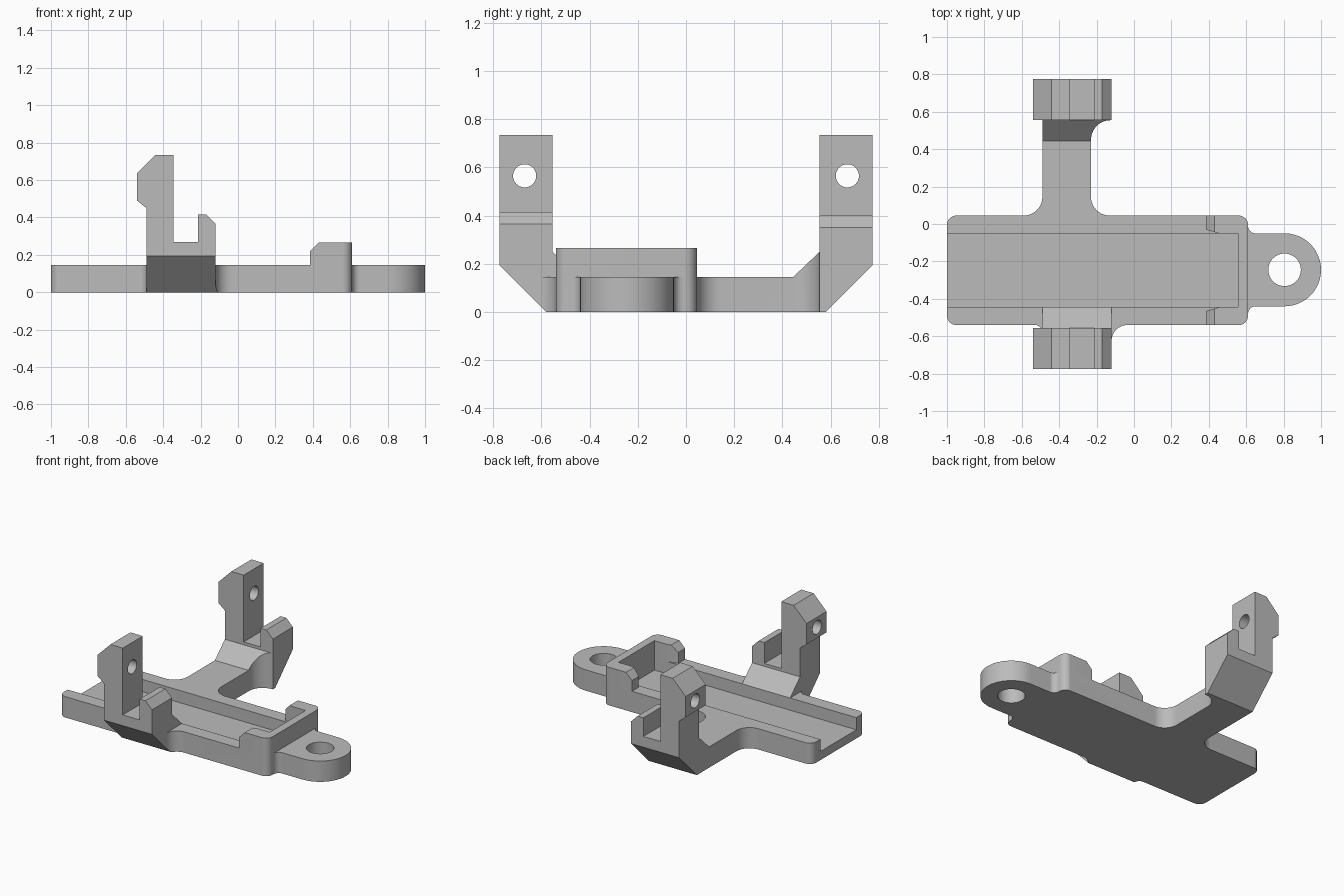
import bpy, bmesh, math
from mathutils import Vector

if "Cube" in bpy.data.objects:
    bpy.data.objects.remove(bpy.data.objects["Cube"], do_unlink=True)

grey = bpy.data.materials.new("plain_grey")
grey.use_nodes = True
COLOUR = (0.5, 0.5, 0.5, 1)
grey.diffuse_color = COLOUR
grey.node_tree.nodes["Principled BSDF"].inputs["Base Color"].default_value = COLOUR


def rounded(corners, steps=12):
    """Replace each (x, y, radius) corner by a tangent arc."""
    out = []
    for i, (x, y, r) in enumerate(corners):
        p = Vector((x, y))
        if r == 0:
            out.append((x, y))
            continue
        a = (Vector(corners[i - 1][:2]) - p).normalized()
        b = (Vector(corners[(i + 1) % len(corners)][:2]) - p).normalized()
        # all rounded corners are square, so the tangent length equals the radius
        centre = p + (a + b) * r
        for k in range(steps + 1):
            t = math.pi / 2 * k / steps
            out.append(tuple(centre - b * r * math.cos(t) - a * r * math.sin(t)))
    return out


def prism(name, points, axis, lo, hi):
    """Extrude a flat profile along one axis."""
    place = {"x": lambda a, b, t: (t, a, b),
             "y": lambda a, b, t: (a, t, b),
             "z": lambda a, b, t: (a, b, t)}[axis]
    bm = bmesh.new()
    rings = [[bm.verts.new(place(a, b, t)) for a, b in points] for t in (lo, hi)]
    n = len(points)
    for ring in rings:
        bm.faces.new(ring)
    for i in range(n):
        j = (i + 1) % n
        bm.faces.new((rings[0][i], rings[0][j], rings[1][j], rings[1][i]))
    bmesh.ops.recalc_face_normals(bm, faces=bm.faces)
    mesh = bpy.data.meshes.new(name)
    bm.to_mesh(mesh)
    bm.free()
    mesh.materials.append(grey)
    obj = bpy.data.objects.new(name, mesh)
    bpy.context.collection.objects.link(obj)
    return obj


def circle(cx, cy, r, n=48):
    return [(cx + r * math.cos(2 * math.pi * k / n), cy + r * math.sin(2 * math.pi * k / n))
            for k in range(n)]


def combine(target, other, operation):
    """Apply a boolean and discard the helper."""
    mod = target.modifiers.new("combine", "BOOLEAN")
    mod.operation, mod.solver, mod.object = operation, "EXACT", other
    bpy.context.view_layer.objects.active = target
    bpy.ops.object.modifier_apply(modifier=mod.name)
    bpy.data.objects.remove(other, do_unlink=True)


# Plan outline: tray, front arm, eyelet and back arm
DECK, SHELF = 0.145, 0.27
plan = rounded([
    (-1, -.54, .05), (-.49, -.54, .04), (-.49, -.775, 0), (-.12, -.775, 0),
    (-.12, -.54, .085), (.61, -.54, .05), (.61, -.44, .04), (1, -.44, .1949),
    (1, -.05, .1949), (.61, -.05, .04), (.61, .045, .05), (-.23, .045, .1),
    (-.23, .555, .105), (-.12, .555, 0), (-.12, .775, 0), (-.49, .775, 0),
    (-.49, .045, .1), (-1, .045, .05)])
bracket = prism("mounting_bracket", plan, "z", 0, SHELF)

# Side profile: flat deck, rising back arm and bevelled undersides
side = [(-.58, 0), (-.725, DECK), (.445, DECK), (.555, .25), (.555, .3),
        (.775, .3), (.775, .195), (.58, 0)]
combine(bracket, prism("side_profile", side, "x", -1.1, 1.1), "INTERSECT")

# Front arm wedge
wedge = [(-.58, 0), (-.775, .195), (-.775, SHELF), (-.555, SHELF),
         (-.555, .25), (-.445, DECK), (-.445, 0)]
combine(bracket, prism("front_arm", wedge, "x", -.49, -.12), "UNION")

# Uprights with a tall post and a small hook
for name, y0, y1, drop in (("front_upright", -.775, -.555, 0),
                           ("back_upright", .555, .775, .015)):
    post = [(-.49, .2), (-.49, .45), (-.54, .49), (-.54, .635), (-.44, .735),
            (-.345, .735), (-.345, SHELF), (-.215, SHELF), (-.215, .415 - drop),
            (-.17, .415 - drop), (-.12, .365 - drop), (-.12, .2)]
    combine(bracket, prism(name, post, "y", y0, y1), "UNION")

# Raised U-shaped end stop
stop = prism("end_stop", rounded([
    (.385, -.54, 0), (.61, -.54, .05), (.61, .045, .05), (.385, .045, 0),
    (.385, -.03, 0), (.455, -.05, 0), (.555, -.05, 0), (.555, -.445, 0),
    (.455, -.445, 0), (.385, -.465, 0)]), "z", .1, .265)
bevel = [(.385, .05), (.7, .05), (.7, .3), (.465, .3), (.385, .22)]
combine(stop, prism("stop_bevel", bevel, "y", -1, 1), "INTERSECT")
combine(bracket, stop, "UNION")

# Open channel, eyelet hole and pivot holes
channel = [(-.445, .06), (-.05, .06), (-.05, .5), (-.445, .5)]
combine(bracket, prism("channel", channel, "x", -1.1, .555), "DIFFERENCE")
combine(bracket, prism("eyelet_hole", circle(.805, -.245, .087), "z", -.1, .3), "DIFFERENCE")
for y in (-.67, .67):
    combine(bracket, prism("pivot_hole", circle(y, .565, .048), "x", -.7, -.3), "DIFFERENCE")

# Smooth the rounded walls, keep edges sharp
bpy.ops.object.select_all(action="DESELECT")
bracket.select_set(True)
bpy.context.view_layer.objects.active = bracket
bpy.ops.object.shade_smooth_by_angle(angle=math.radians(30))
